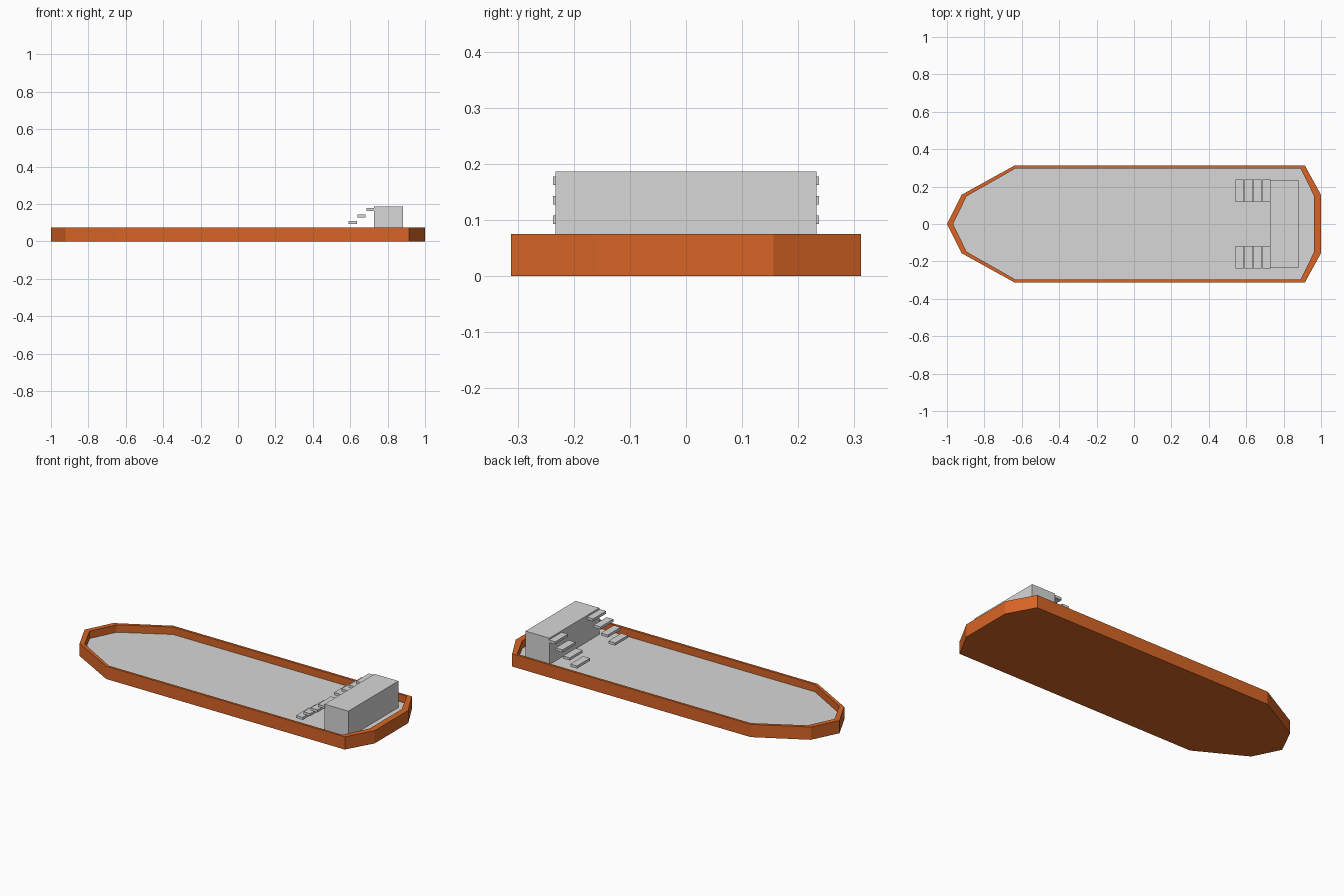
import bpy, bmesh

if "Cube" in bpy.data.objects:
    bpy.data.objects.remove(bpy.data.objects["Cube"])


def material(name, rgb):
    m = bpy.data.materials.new(name)
    m.diffuse_color = (*rgb, 1)
    m.use_nodes = True
    m.node_tree.nodes["Principled BSDF"].inputs["Base Color"].default_value = m.diffuse_color
    return m


ORANGE = material("hull_orange", (0.69, 0.13, 0.019))
GREY = material("deck_grey", (0.68, 0.68, 0.68))


def mirrored(half):
    """Close a half outline (y >= 0, bow to stern) across the x axis."""
    return half + [(x, -y) for x, y in reversed(half) if y > 0]


def finish(name, bm, *mats):
    bmesh.ops.recalc_face_normals(bm, faces=bm.faces)
    me = bpy.data.meshes.new(name)
    bm.to_mesh(me)
    bm.free()
    for m in mats:
        me.materials.append(m)
    ob = bpy.data.objects.new(name, me)
    bpy.context.collection.objects.link(ob)
    return ob


def box(name, x0, x1, y0, y1, z0, z1, mat):
    bm = bmesh.new()
    bmesh.ops.create_cube(bm, size=1)
    for v in bm.verts:
        v.co = ((x0 + x1) / 2 + v.co.x * (x1 - x0),
                (y0 + y1) / 2 + v.co.y * (y1 - y0),
                (z0 + z1) / 2 + v.co.z * (z1 - z0))
    return finish(name, bm, mat)


HULL_TOP, DECK = 0.075, 0.031
outer = mirrored([(-1, 0), (-0.922, 0.156), (-0.64, 0.312), (0.914, 0.312), (1, 0.156)])
inner = mirrored([(-0.967, 0), (-0.895, 0.148), (-0.632, 0.298), (0.89, 0.298), (0.963, 0.149)])

# Hull: outer wall, rim and inner wall as stacked rings, with keel and deck caps
bm = bmesh.new()
rings = [[bm.verts.new((x, y, z)) for x, y in outline]
         for outline, z in ((outer, 0), (outer, HULL_TOP), (inner, HULL_TOP), (inner, DECK))]
n = len(outer)
for a, b in zip(rings, rings[1:]):
    for i in range(n):
        j = (i + 1) % n
        bm.faces.new((a[i], a[j], b[j], b[i]))
bm.faces.new(rings[0])
bm.faces.new(rings[-1]).material_index = 1  # grey deck
finish("hull", bm, ORANGE, GREY)

# Raised stern cabin
box("cabin", 0.727, 0.882, -0.233, 0.233, DECK, 0.187, GREY)

# Floating steps up to the cabin roof on both sides
for side, name in ((1, "left"), (-1, "right")):
    ys = sorted((side * 0.117, side * 0.237))
    for i in range(4):
        x, z = 0.544 + 0.0475 * i, 0.066 + 0.0347 * i
        box(f"{name}_step_{i + 1}", x, x + 0.044, *ys, z - 0.0075, z + 0.0075, GREY)
